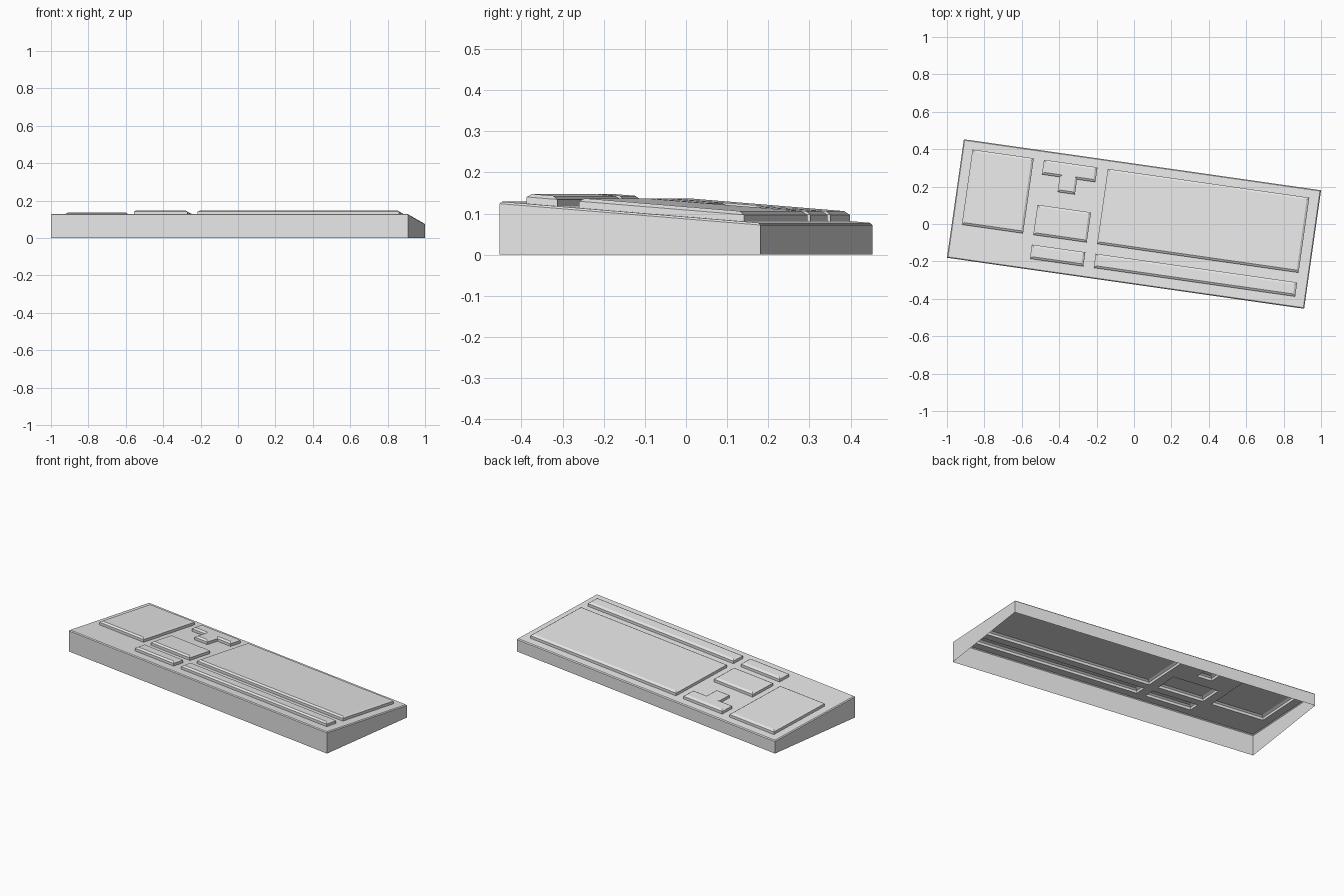
import bpy, bmesh, math
from mathutils import Vector

if "Cube" in bpy.data.objects:
    bpy.data.objects.remove(bpy.data.objects["Cube"], do_unlink=True)

WIDTH, DEPTH = 1.929, 0.64
FRONT_Z, BACK_Z = 0.129, 0.077
SLOPE = (BACK_Z - FRONT_Z) / DEPTH
TURN = math.radians(-8.12)

grey = bpy.data.materials.new("light_grey")
grey.use_nodes = True
grey.diffuse_color = (0.8, 0.8, 0.8, 1)
grey.node_tree.nodes["Principled BSDF"].inputs["Base Color"].default_value = (0.8, 0.8, 0.8, 1)


def plate_z(y):
    return FRONT_Z + SLOPE * (y + DEPTH / 2)


def rect(x0, x1, y0, y1):
    return [Vector(p) for p in ((x0, y0), (x1, y0), (x1, y1), (x0, y1))]


def inset(outline, d):
    """Move every side of a counter-clockwise right-angled outline inwards."""
    result = []
    for i, p in enumerate(outline):
        a = (p - outline[i - 1]).normalized()
        b = (outline[(i + 1) % len(outline)] - p).normalized()
        result.append(p + d * (Vector((-a.y, a.x)) + Vector((-b.y, b.x))))
    return result


def add_ring(bm, outline, lift):
    return [bm.verts.new((p.x, p.y, plate_z(p.y) + lift)) for p in outline]


def bridge(bm, low, high):
    n = len(low)
    for i in range(n):
        j = (i + 1) % n
        bm.faces.new((low[i], low[j], high[j], high[i]))


def ring_edges(bm, ring):
    edges = []
    for i, v in enumerate(ring):
        pair = (ring[i - 1], v)
        edges.append(bm.edges.get(pair) or bm.edges.new(pair))
    return edges


def finish(bm, name):
    bm.normal_update()
    for f in bm.faces:
        if f.normal.z < -0.5:
            f.normal_flip()
    mesh = bpy.data.meshes.new(name)
    bm.to_mesh(mesh)
    bm.free()
    mesh.materials.append(grey)
    obj = bpy.data.objects.new(name, mesh)
    obj.rotation_euler.z = TURN
    bpy.context.collection.objects.link(obj)


# Key groups share three columns and a few rows
pad_l, pad_r = -0.911, -0.58
nav_l, nav_r = -0.525, -0.236
main_l, main_r = -0.18, 0.908
back, mid, low, low_front = 0.272, -0.133, -0.186, -0.262

arrow_shape = [Vector(p) for p in (
    (-0.429, 0.112), (-0.335, 0.112), (-0.335, 0.193), (nav_r, 0.193),
    (nav_r, back), (nav_l, back), (nav_l, 0.193), (-0.429, 0.193))]

key_groups = {
    "number_pad": rect(pad_l, pad_r, mid, back),
    "arrow_keys": arrow_shape,
    "navigation_keys": rect(nav_l, nav_r, mid, 0.029),
    "small_key_row": rect(nav_l, nav_r, low_front, low),
    "main_keys": rect(main_l, main_r, mid, back),
    "long_key_row": rect(main_l, main_r, low_front, low),
}

# Raised key blocks: open below, chamfered on top
for name, outline in key_groups.items():
    bm = bmesh.new()
    base = add_ring(bm, outline, 0)
    shoulder = add_ring(bm, outline, 0.016)
    top = add_ring(bm, inset(outline, 0.012), 0.024)
    bridge(bm, base, shoulder)
    bridge(bm, shoulder, top)
    bm.faces.new(top)
    finish(bm, name)

# Wedge-shaped case: open below, top plate cut out under the key blocks
bm = bmesh.new()
border = rect(-WIDTH / 2, WIDTH / 2, -DEPTH / 2, DEPTH / 2)
floor = [bm.verts.new((p.x, p.y, 0)) for p in border]
wall_top = add_ring(bm, border, -0.005)
rim = add_ring(bm, inset(border, 0.005), 0)
bridge(bm, floor, wall_top)
bridge(bm, wall_top, rim)
edges = ring_edges(bm, rim)
for outline in key_groups.values():
    edges += ring_edges(bm, add_ring(bm, outline, 0))
bmesh.ops.triangle_fill(bm, edges=edges, use_beauty=True,
                        normal=Vector((0, -SLOPE, 1)).normalized())
finish(bm, "case")
